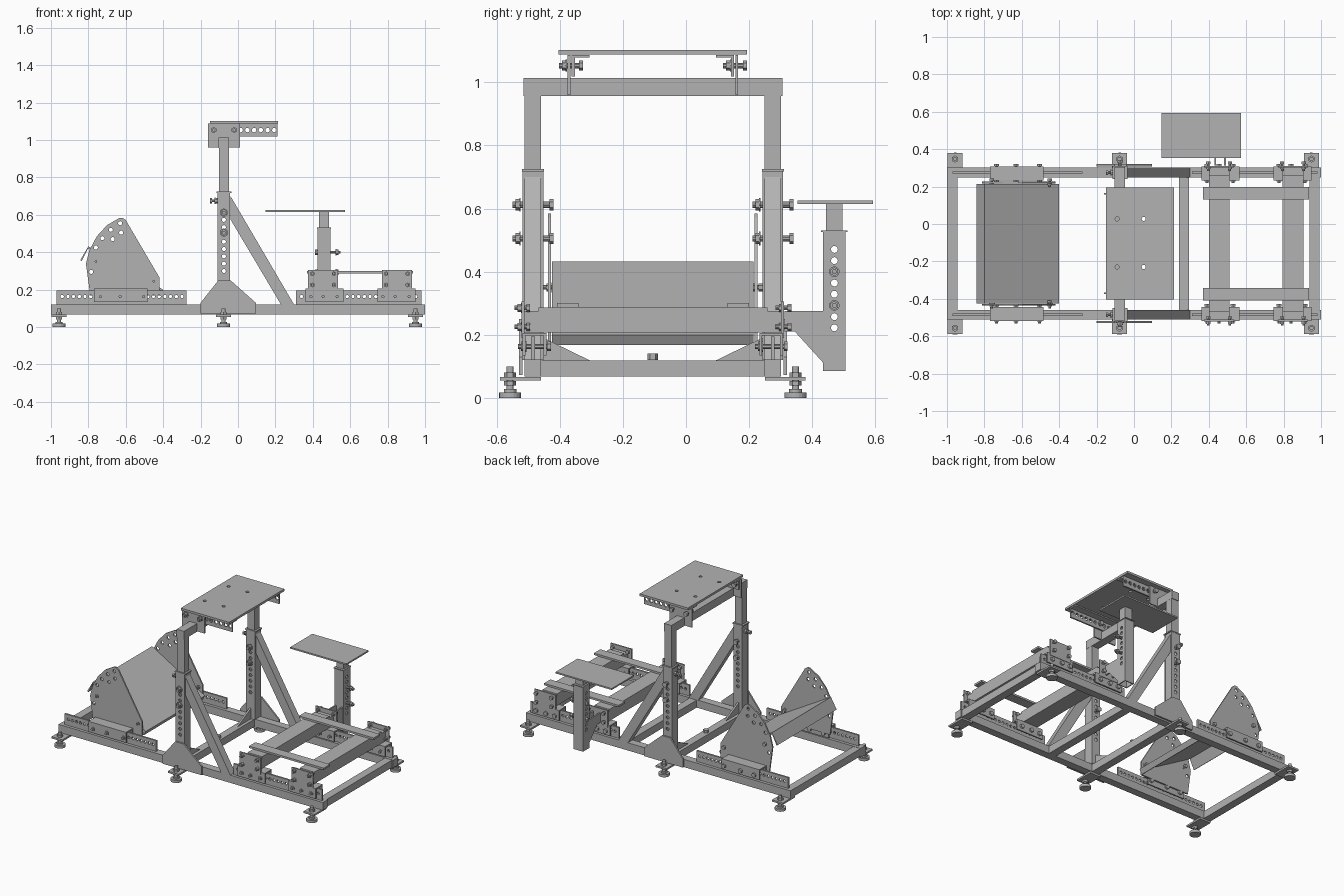
import bpy, bmesh, math
from mathutils import Matrix, Vector

cube = bpy.data.objects.get("Cube")
if cube:
    bpy.data.objects.remove(cube)

steel = bpy.data.materials.new("grey steel")
steel.use_nodes = True
GREY = (0.45, 0.45, 0.45, 1)
steel.diffuse_color = GREY
steel.node_tree.nodes["Principled BSDF"].inputs["Base Color"].default_value = GREY

MID = -0.105      # centre line of the frame in y
RAIL = 0.38       # distance from the centre line to the side rails
PLANES = {        # local axes of flat profiles, by the direction of their thickness
    "x": Matrix(((0, 0, 1, 0), (1, 0, 0, 0), (0, 1, 0, 0), (0, 0, 0, 1))),
    "y": Matrix(((1, 0, 0, 0), (0, 0, -1, 0), (0, 1, 0, 0), (0, 0, 0, 1))),
    "z": Matrix.Identity(4),
}


def add(name, mesh):
    mesh.materials.clear()
    mesh.materials.append(steel)
    for face in mesh.polygons:
        face.material_index = 0
        face.use_smooth = False
    ob = bpy.data.objects.new(name, mesh)
    bpy.context.collection.objects.link(ob)
    return ob


def box(name, xs, ys, zs):
    bm = bmesh.new()
    bmesh.ops.create_cube(bm, size=1)
    for v in bm.verts:
        v.co = [(a + b) / 2 + c * (b - a) for c, (a, b) in zip(v.co, (xs, ys, zs))]
    mesh = bpy.data.meshes.new(name)
    bm.to_mesh(mesh)
    bm.free()
    return add(name, mesh)


def plate(name, axis, pos, thick, outline, holes=(), r=0.011):
    """Flat profile with real round holes, centred at pos along its axis."""
    curve = bpy.data.curves.new(name, "CURVE")
    curve.dimensions = "2D"
    curve.fill_mode = "BOTH"
    curve.extrude = thick / 2
    turns = [math.tau * i / 12 for i in range(12)]
    loops = [outline] + [[(u + r * math.cos(t), v + r * math.sin(t)) for t in turns] for u, v in holes]
    for loop in loops:
        spline = curve.splines.new("POLY")
        spline.points.add(len(loop) - 1)
        for p, (u, v) in zip(spline.points, loop):
            p.co = (u, v, 0, 1)
        spline.use_cyclic_u = True
        spline.use_smooth = False
    temp = bpy.data.objects.new(name, curve)
    bpy.context.collection.objects.link(temp)
    graph = bpy.context.evaluated_depsgraph_get()
    mesh = bpy.data.meshes.new_from_object(temp.evaluated_get(graph))
    bpy.data.objects.remove(temp)
    bpy.data.curves.remove(curve)
    shift = Matrix.Translation([pos if a == axis else 0 for a in "xyz"])
    mesh.transform(shift @ PLANES[axis])
    return add(name, mesh)


def rect(us, vs):
    return [(us[0], vs[0]), (us[1], vs[0]), (us[1], vs[1]), (us[0], vs[1])]


def row(start, step, count, v):
    return [(start + step * i, v) for i in range(count)]


def rods(name, axis, centre, parts):
    """Stack of cylinders along an axis: (start, end, radius, sides)."""
    bm = bmesh.new()
    for a, b, r, n in parts:
        bmesh.ops.create_cone(bm, cap_ends=True, segments=n, radius1=r, radius2=r, depth=b - a,
                              matrix=Matrix.Translation((0, 0, (a + b) / 2)))
    bm.transform(Matrix.Translation(centre) @ PLANES[axis])
    mesh = bpy.data.meshes.new(name)
    bm.to_mesh(mesh)
    bm.free()
    return add(name, mesh)


def bolt(name, axis, centre, half, r=0.014):
    rods(name, axis, centre, [(-half, half, r * 0.55, 10), (-half, -half + 0.012, r, 6),
                              (half - 0.022, half - 0.01, r, 6),
                              (half - 0.026, half - 0.022, r * 1.2, 12)])


def span(c, half):
    return (c - half, c + half)


# Base frame
for name, x in (("front_end_beam", -0.972), ("column_beam", -0.0775), ("brace_beam", 0.268), ("rear_end_beam", 0.964)):
    box(name, span(x, 0.027), span(MID, RAIL), (0.068, 0.119))
rods("beam_bolt", "z", (-0.0775, MID, 0.12), [(0, 0.02, 0.017, 6)])

for s, side in ((-1, "right"), (1, "left")):
    def at(off):
        return MID + s * off

    def across(a, b):
        return tuple(sorted((at(a), at(b))))

    rail_y = at(RAIL)
    box(side + "_side_rail", (-1, 1), span(rail_y, 0.026), (0.068, 0.121))

    # Levelling feet
    for x in (-0.957, -0.0775, 0.949):
        tab = rect(span(x, 0.041), across(0.355, 0.484))
        plate(side + "_foot_tab", "z", 0.061, 0.012, tab)
        rods(side + "_foot", "z", (x, at(0.452), 0),
             [(0, 0.018, 0.035, 20), (0.018, 0.1, 0.011, 12), (0.018, 0.028, 0.02, 12),
              (0.04, 0.054, 0.019, 6), (0.067, 0.081, 0.019, 6)])

    # Upright: holed outer tube, sliding inner tube, gussets and brace
    peg_holes = [(-0.0755, 0.3 + 0.039 * i) for i in range(9)]
    for off in (-0.03, 0.03):
        plate(side + "_column_face", "y", rail_y + off, 0.006, rect((-0.109, -0.042), (0.12, 0.72)), peg_holes)
        plate(side + "_column_wall", "x", -0.0755 + off, 0.006, rect(span(rail_y, 0.028), (0.12, 0.72)))
    box(side + "_inner_tube", span(-0.0755, 0.027), span(rail_y, 0.026), (0.66, 0.96))
    plate(side + "_column_collar", "z", 0.722, 0.008, rect(span(-0.0755, 0.04), span(rail_y, 0.035)))
    bolt(side + "_clamp_bolt", "x", (-0.125, rail_y, 0.675), 0.026)
    for z in (0.505, 0.612):
        bolt(side + "_column_bolt", "y", (-0.0755, rail_y, z), 0.065, 0.018)
    plate(side + "_column_gusset", "y", at(0.419), 0.011,
          [(-0.2, 0.073), (0.095, 0.073), (0.095, 0.13), (-0.04, 0.25), (-0.105, 0.25), (-0.2, 0.13)])
    plate(side + "_corner_gusset", "x", -0.0775, 0.012,
          [(at(0.35), 0.119), (at(0.2), 0.119), (at(0.35), 0.192)])
    plate(side + "_brace", "y", rail_y, 0.052, [(-0.04, 0.7), (-0.04, 0.575), (0.23, 0.12), (0.3, 0.12)])

    # Perforated slide rails
    for name, xs, n in (("front_slide", (-0.97, -0.275), 22), ("rear_slide", (0.31, 0.98), 21)):
        plate(f"{side}_{name}", "y", rail_y, 0.012, rect(xs, (0.12, 0.195)),
              row(xs[0] + 0.03, 0.0305, n, 0.163), 0.009)

    # Sliding clamps over the rails
    for name, xs, bolts in (("pedal_clamp", (-0.77, -0.485), (-0.735, -0.63, -0.505)),
                            ("seat_clamp", (0.36, 0.565), (0.39, 0.455, 0.53)),
                            ("seat_clamp", (0.745, 0.95), (0.775, 0.84, 0.915))):
        for off in (0.342, 0.408):
            plate(f"{side}_{name}", "y", at(off), 0.009, rect(xs, (0.135, 0.206)))
        box(f"{side}_{name}_top", xs, across(0.338, 0.412), (0.197, 0.206))
        for x in bolts:
            bolt(f"{side}_{name}_bolt", "y", (x, at(0.375), 0.163), 0.052, 0.015)

    # Swing plate for the pedal tray
    fan = [(-0.79, 0.17), (-0.42, 0.17), (-0.42, 0.265), (-0.6, 0.572), (-0.617, 0.584), (-0.635, 0.583),
           (-0.7, 0.545), (-0.755, 0.485), (-0.795, 0.41), (-0.813, 0.34)]
    arc = [(-0.63, 0.555), (-0.68, 0.52), (-0.725, 0.475), (-0.76, 0.425),
           (-0.625, 0.505), (-0.67, 0.47), (-0.785, 0.295), (-0.45, 0.245)]
    plate(side + "_swing_plate", "y", at(0.327), 0.01, fan, arc)
    for x, z in ((-0.76, 0.35), (-0.45, 0.245)):
        bolt(side + "_swing_bolt", "y", (x, at(0.325), z), 0.022, 0.013)

    # Seat mount plates
    for x in (0.455, 0.85):
        plate(side + "_seat_plate", "y", at(0.411), 0.009, rect(span(x, 0.08), (0.19, 0.305)))
        for dx in (-0.058, 0.058):
            for z in (0.225, 0.285):
                bolt(side + "_seat_plate_bolt", "y", (x + dx, at(0.414), z), 0.025, 0.013)
    box(side + "_seat_slat", (0.37, 0.935), span(at(0.27), 0.034), (0.287, 0.3))

    # Hangers and perforated angles under the top plate
    plate(side + "_hanger", "y", at(0.266), 0.009, rect((-0.16, 0.01), (0.96, 1.087)))
    plate(side + "_angle_web", "y", at(0.252), 0.01, rect((-0.15, 0.21), (1.018, 1.087)),
          row(-0.13, 0.036, 10, 1.053), 0.012)
    box(side + "_angle_flange", (-0.15, 0.21), across(0.2, 0.257), (1.079, 1.087))
    for x in (-0.13, -0.02):
        bolt(side + "_hanger_bolt", "y", (x, at(0.26), 1.053), 0.038, 0.016)

# Gantry crossbar and wheel plate
box("crossbar", span(-0.0755, 0.028), span(MID, 0.41), (0.957, 1.013))
plate("wheel_plate", "z", 1.095, 0.015, rect((-0.15, 0.215), (-0.404, 0.194)),
      [(x, y) for x in (-0.09, 0.052) for y in (-0.23, 0.027)])

# Pedal tray: a sloping sheet with turned-down edges
tray = [(-0.8, 0.432), (-0.4, 0.2), (-0.418, 0.168), (-0.428, 0.174), (-0.416, 0.197),
        (-0.802, 0.42), (-0.835, 0.353), (-0.843, 0.358)]
plate("pedal_tray", "y", MID, 0.638, tray)

# Seat cross tubes
for x in (0.455, 0.85):
    box("seat_tube", span(x, 0.055), span(MID, 0.406), (0.207, 0.275))
    box("seat_tube_pad", span(x, 0.055), span(MID, 0.363), (0.275, 0.287))

# Side tray: holed post, inner post, arms and top
POST_X, POST_Y = 0.46, 0.47
post_holes = [(POST_Y, 0.222 + 0.0355 * i) for i in range(8)]
for off in (-0.032, 0.032):
    plate("tray_post_face", "x", POST_X + off, 0.006, rect(span(POST_Y, 0.036), (0.085, 0.527)), post_holes)
    plate("tray_post_wall", "y", POST_Y + off, 0.006, rect(span(POST_X, 0.029), (0.085, 0.527)))
    plate("tray_arm", "x", POST_X + off * 0.8, 0.01,
          [(0.312, 0.275), (0.434, 0.275), (0.434, 0.112), (0.345, 0.21), (0.312, 0.21)])
for z in (0.293, 0.4):
    bolt("tray_post_bolt", "x", (POST_X + 0.02, POST_Y, z), 0.068)
box("tray_inner_post", span(POST_X, 0.027), span(POST_Y, 0.026), (0.49, 0.615))
plate("tray_post_collar", "z", 0.528, 0.006, rect(span(POST_X, 0.038), span(POST_Y, 0.042)))
plate("side_tray", "z", 0.62, 0.01, rect((0.147, 0.572), (0.354, 0.593)))
